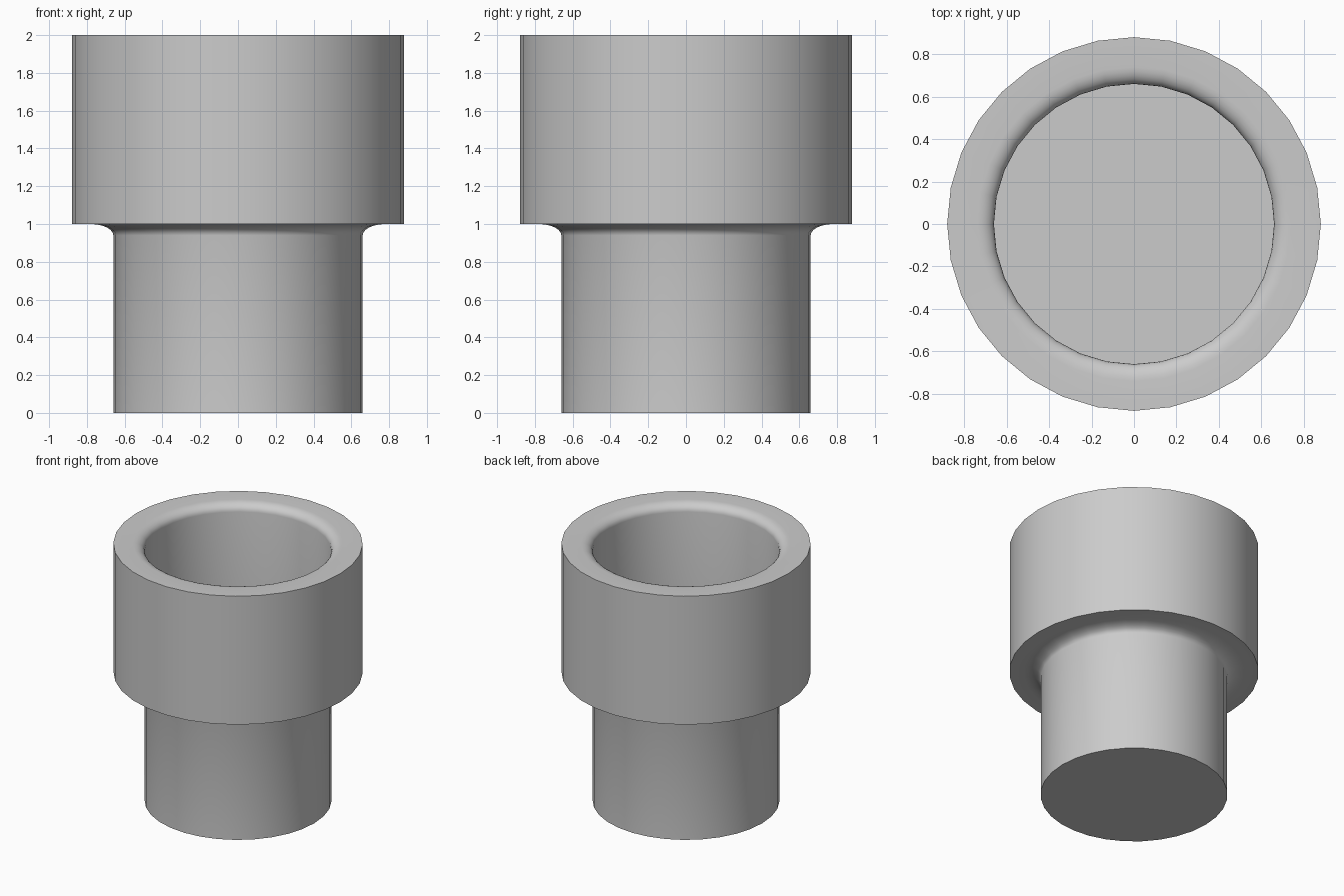
import bpy, bmesh, math

if "Cube" in bpy.data.objects:
    bpy.data.objects.remove(bpy.data.objects["Cube"])

SIDES = 32
R_OUT, R_IN = 0.88, 0.66


def fillet(r, z, a, b, steps, sign):
    """Quarter ellipse from the vertical wall (radius r) to the flat at height z."""
    pts = []
    for i in range(steps + 1):
        t = math.pi / 2 * i / steps
        pts.append((r + a * (1 - math.cos(t)), z - b * (1 - math.sin(t))))
    return pts[::sign]


def lathe(name, profile):
    """Spin an open profile around z and cap both end rings."""
    bm = bmesh.new()
    rings = []
    for r, z in profile:
        rings.append([bm.verts.new((r * math.cos(2 * math.pi * k / SIDES),
                                    r * math.sin(2 * math.pi * k / SIDES), z))
                      for k in range(SIDES)])
    for low, high in zip(rings, rings[1:]):
        for k in range(SIDES):
            n = (k + 1) % SIDES
            bm.faces.new((low[k], low[n], high[n], high[k]))
    bm.faces.new(rings[0][::-1])
    bm.faces.new(rings[-1])
    mesh = bpy.data.meshes.new(name)
    bm.to_mesh(mesh)
    bm.free()
    obj = bpy.data.objects.new(name, mesh)
    bpy.context.collection.objects.link(obj)
    bpy.context.view_layer.objects.active = obj
    obj.select_set(True)
    bpy.ops.object.shade_smooth_by_angle(angle=math.radians(35))
    return obj


# Solid neck, filleted shoulder, wide collar, then the socket with rounded lip
profile = [(R_IN, 0)]
profile += fillet(R_IN, 1.0, 0.12, 0.06, 6, 1)
profile += [(R_OUT, 1.0), (R_OUT, 2.0)]
profile += fillet(R_IN, 2.0, 0.08, 0.06, 6, -1)
profile += [(R_IN, 1.0)]
lathe("stepped_socket", profile)
